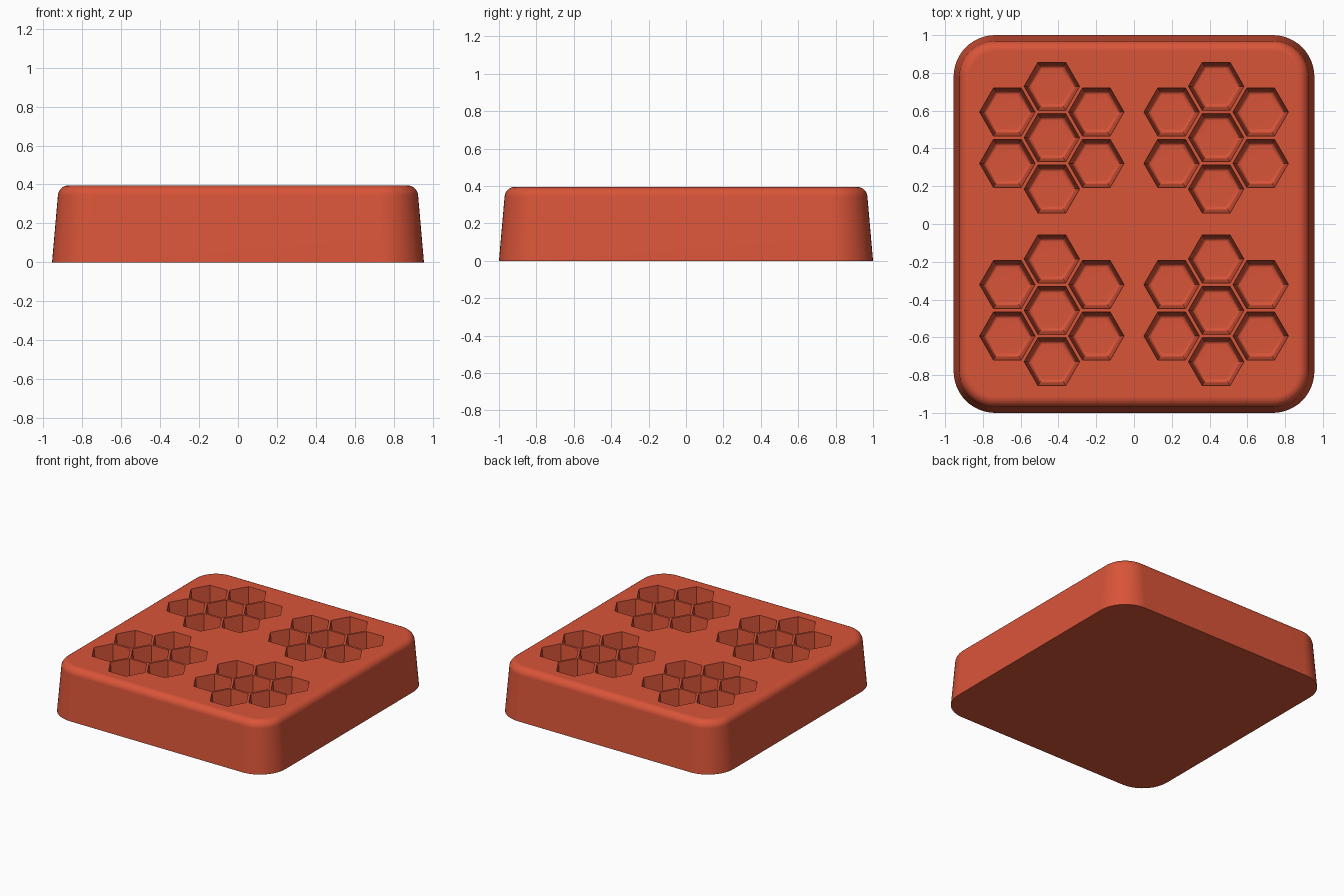
import bpy
import bmesh
from math import sin, cos, radians, pi, sqrt

HALF_X, HALF_Y, HEIGHT = 0.955, 1.0, 0.395
CORNER = 0.22          # footprint corner radius
DRAFT = 0.03           # inward lean of the walls
FILLET = 0.055         # rounding of the top edge
HEX_R, PITCH, DEPTH = 0.147, 0.272, 0.2

cube = bpy.data.objects.get("Cube")
if cube:
    bpy.data.objects.remove(cube, do_unlink=True)

red = bpy.data.materials.new("brick red")
red.use_nodes = True
colour = (0.69, 0.089, 0.04, 1)
red.diffuse_color = colour
bsdf = red.node_tree.nodes["Principled BSDF"]
bsdf.inputs["Base Color"].default_value = colour
bsdf.inputs["Roughness"].default_value = 0.6


def rounded_rect(inset, z, steps=12):
    """Ring of points round the body outline, moved in by inset."""
    r = CORNER - inset
    cx, cy = HALF_X - CORNER, HALF_Y - CORNER
    ring = []
    for q, (sx, sy) in enumerate([(1, 1), (-1, 1), (-1, -1), (1, -1)]):
        for i in range(steps + 1):
            a = (q + i / steps) * pi / 2
            ring.append((sx * cx + r * cos(a), sy * cy + r * sin(a), z))
    return ring


def hexagon(x, y, r, z):
    return [(x + r * cos(k * pi / 3), y + r * sin(k * pi / 3), z) for k in range(6)]


def loft(bm, rings):
    """Skin a list of rings from bottom to top and cap both ends."""
    loops = [[bm.verts.new(p) for p in ring] for ring in rings]
    n = len(loops[0])
    for a, b in zip(loops, loops[1:]):
        for i in range(n):
            j = (i + 1) % n
            bm.faces.new((a[i], a[j], b[j], b[i]))
    bm.faces.new(loops[0][::-1])
    bm.faces.new(loops[-1])


def finish(bm, name):
    bmesh.ops.recalc_face_normals(bm, faces=bm.faces)
    mesh = bpy.data.meshes.new(name)
    bm.to_mesh(mesh)
    bm.free()
    mesh.materials.append(red)
    obj = bpy.data.objects.new(name, mesh)
    bpy.context.collection.objects.link(obj)
    return obj


# Block with leaning walls and a rounded top edge
bm = bmesh.new()
rings = [rounded_rect(0, 0)]
for i in range(9):
    a = radians(5 + 85 * i / 8)
    rings.append(rounded_rect(DRAFT + FILLET * (1 - cos(a)),
                              HEIGHT - FILLET * (1 - sin(a))))
loft(bm, rings)
block = finish(bm, "block")

# Honeycomb pockets: four clusters of seven tapered cells with soft floors
bm = bmesh.new()
cells = [(0, 0)] + [(PITCH * cos(radians(30 + 60 * k)), PITCH * sin(radians(30 + 60 * k)))
                    for k in range(6)]
floor = HEIGHT - DEPTH
soft = 0.025
for sx in (-1, 1):
    for sy in (-1, 1):
        for dx, dy in cells:
            x, y = sx * 0.435 + dx, sy * 0.457 + dy
            wall = HEX_R - 0.018
            rings = []
            for i in range(5):
                a = i / 4 * pi / 2
                rings.append(hexagon(x, y, wall - soft * (1 - sin(a)),
                                     floor + soft * (1 - cos(a))))
            rings.append(hexagon(x, y, HEX_R, HEIGHT))
            rings.append(hexagon(x, y, HEX_R, HEIGHT + 0.1))
            loft(bm, rings)
cutter = finish(bm, "pocket_cutter")
cutter.hide_render = True

cut = block.modifiers.new("pockets", 'BOOLEAN')
cut.operation = 'DIFFERENCE'
cut.solver = 'EXACT'
cut.object = cutter

bpy.ops.object.select_all(action='DESELECT')
block.select_set(True)
bpy.context.view_layer.objects.active = block
bpy.ops.object.modifier_apply(modifier=cut.name)
bpy.data.objects.remove(cutter, do_unlink=True)

# Smooth rounded edges, crisp pocket rims, even flat top
bpy.ops.object.shade_smooth_by_angle(angle=radians(35))
weighted = block.modifiers.new("even_shading", 'WEIGHTED_NORMAL')
weighted.keep_sharp = True
